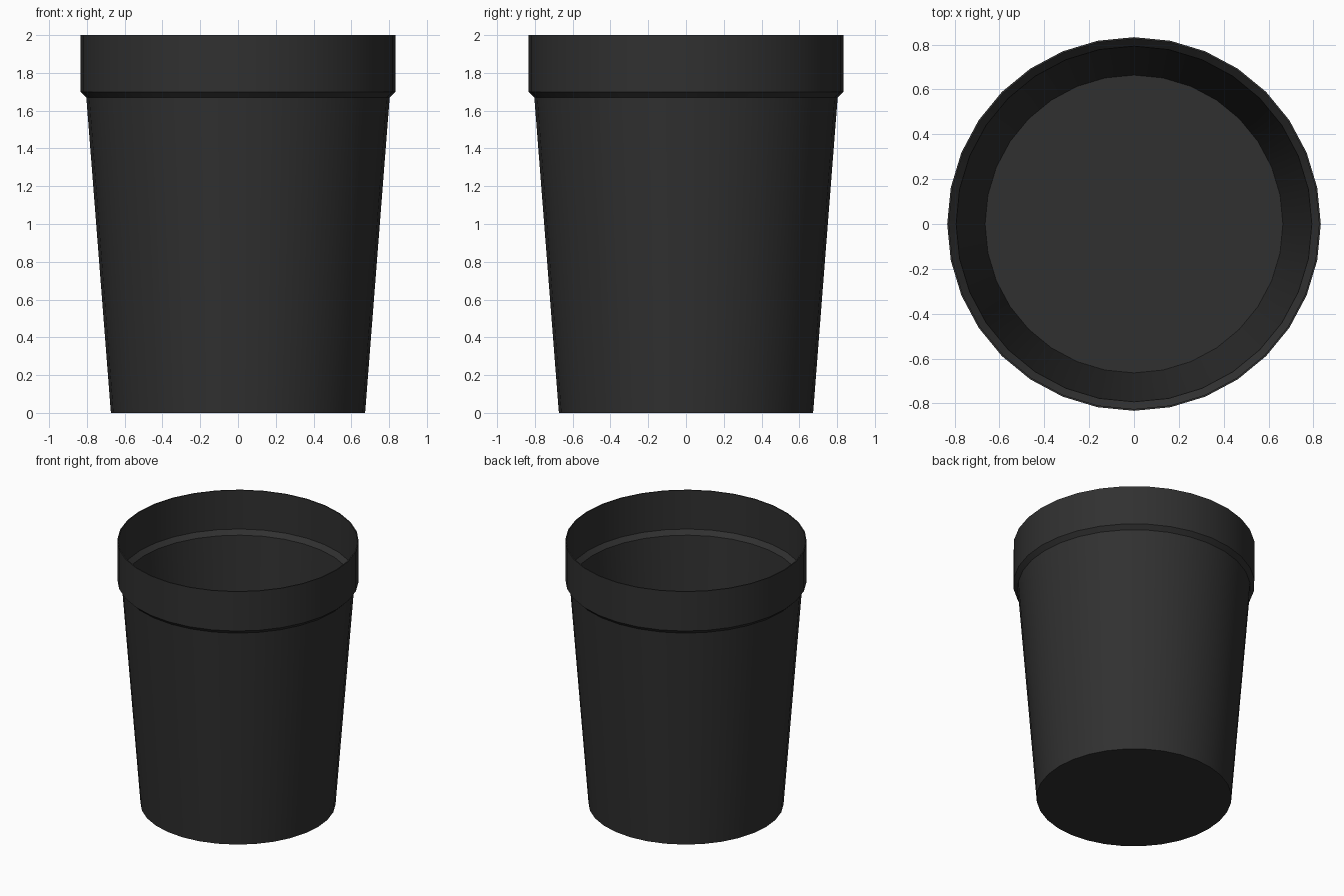
import bpy, bmesh, math

if "Cube" in bpy.data.objects:
    bpy.data.objects.remove(bpy.data.objects["Cube"])

SIDES = 32

# Matte black plastic
black = bpy.data.materials.new("black_plastic")
black.diffuse_color = (0.03, 0.03, 0.03, 1)
black.use_nodes = True
black.node_tree.nodes["Principled BSDF"].inputs["Base Color"].default_value = black.diffuse_color


def lathe(name, profile, sides=SIDES):
    """Revolve an (r, z) profile around z; r = 0 ends close to a flat cap."""
    bm = bmesh.new()
    rings = []
    for r, z in profile:
        angles = [2 * math.pi * i / sides for i in range(sides)]
        rings.append([bm.verts.new((r * math.cos(a), r * math.sin(a), z)) for a in angles])
    for low, high in zip(rings, rings[1:]):
        for i in range(sides):
            j = (i + 1) % sides
            bm.faces.new((low[i], low[j], high[j], high[i]))
    bm.faces.new(rings[0][::-1])   # underside
    bm.faces.new(rings[-1])        # inner floor
    mesh = bpy.data.meshes.new(name)
    bm.to_mesh(mesh)
    bm.free()
    mesh.materials.append(black)
    obj = bpy.data.objects.new(name, mesh)
    bpy.context.collection.objects.link(obj)
    return obj


# Tapered pot: outer wall, flared collar, rim, then back down inside to the floor
pot = lathe("plant_pot", [
    (0.673, 0.0), (0.803, 1.67), (0.833, 1.70), (0.833, 2.0),
    (0.825, 2.0), (0.825, 1.704), (0.793, 1.672), (0.664, 0.01),
])

# Smooth round walls, crisp collar and rim edges
bpy.context.view_layer.objects.active = pot
pot.select_set(True)
bpy.ops.object.shade_smooth_by_angle(angle=math.radians(30))
